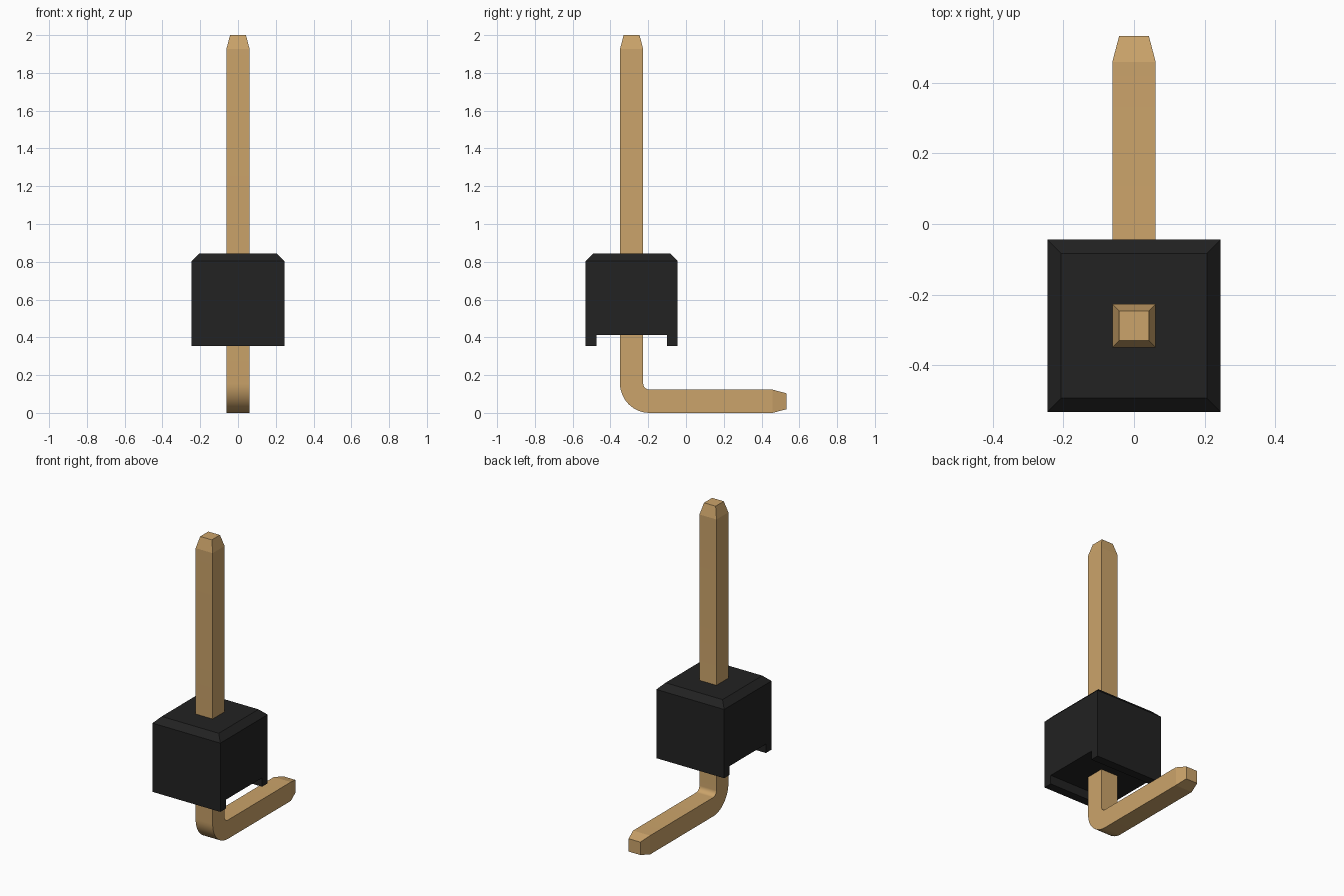
import bpy, bmesh, math
from mathutils import Vector

if "Cube" in bpy.data.objects:
    bpy.data.objects.remove(bpy.data.objects["Cube"], do_unlink=True)


def material(name, rgb):
    mat = bpy.data.materials.new(name)
    mat.use_nodes = True
    mat.diffuse_color = (*rgb, 1)
    mat.node_tree.nodes["Principled BSDF"].inputs["Base Color"].default_value = (*rgb, 1)
    return mat


def finish(name, bm, mat):
    bmesh.ops.recalc_face_normals(bm, faces=bm.faces)
    mesh = bpy.data.meshes.new(name)
    bm.to_mesh(mesh)
    bm.free()
    mesh.materials.append(mat)
    obj = bpy.data.objects.new(name, mesh)
    bpy.context.collection.objects.link(obj)
    return obj


gold = material("gold metal", (0.60, 0.37, 0.145))
black = material("black plastic", (0.016, 0.016, 0.016))

# Housing: side profile with a channel underneath, extruded across the width
HALF, FRONT, BACK = 0.245, -0.532, -0.044
BOTTOM, CEILING, TOP = 0.355, 0.413, 0.843
LEG, CHAMFER = 0.057, 0.039
profile = [(FRONT, BOTTOM), (FRONT + LEG, BOTTOM), (FRONT + LEG, CEILING),
           (BACK - LEG, CEILING), (BACK - LEG, BOTTOM), (BACK, BOTTOM),
           (BACK, TOP), (FRONT, TOP)]
bm = bmesh.new()
side = bm.faces.new([bm.verts.new((-HALF, y, z)) for y, z in profile])
ext = bmesh.ops.extrude_face_region(bm, geom=[side])
bmesh.ops.translate(bm, vec=(2 * HALF, 0, 0),
                    verts=[v for v in ext["geom"] if isinstance(v, bmesh.types.BMVert)])
bmesh.ops.recalc_face_normals(bm, faces=bm.faces)
# Chamfer around the top face
rim = [e for e in bm.edges if all(v.co.z > TOP - 0.001 for v in e.verts)]
bmesh.ops.bevel(bm, geom=rim, offset=CHAMFER, segments=1, affect="EDGES")
finish("housing", bm, black)

# Pin: square section swept down, round the bend and out to the back
W, TIP, RADIUS, STEPS = 0.0615, 0.042, 0.095, 12
PIN_Y = -0.288
cy, cz = PIN_Y + RADIUS, W + RADIUS
# Each station: y, z, turn angle, half width
stations = [(PIN_Y, 2.0, 0, TIP), (PIN_Y, 1.926, 0, W)]
for i in range(STEPS + 1):
    a = math.pi / 2 * i / STEPS
    stations.append((cy - RADIUS * math.cos(a), cz - RADIUS * math.sin(a), a, W))
stations += [(0.458, W, math.pi / 2, W), (0.532, W, math.pi / 2, TIP)]

bm = bmesh.new()
rings = []
for y, z, a, h in stations:
    across = Vector((0, math.cos(a), math.sin(a)))
    rings.append([bm.verts.new(Vector((sx * h, y, z)) + across * (sy * h))
                  for sx, sy in ((-1, -1), (1, -1), (1, 1), (-1, 1))])
for r, s in zip(rings, rings[1:]):
    for k in range(4):
        n = (k + 1) % 4
        bm.faces.new((r[k], r[n], s[n], s[k]))
bm.faces.new(rings[0])
bm.faces.new(rings[-1])
pin = finish("bent_pin", bm, gold)

# Smooth only the bend, keeping tapers and corners crisp
bpy.ops.object.select_all(action="DESELECT")
pin.select_set(True)
bpy.context.view_layer.objects.active = pin
bpy.ops.object.shade_smooth_by_angle(angle=math.radians(10))
